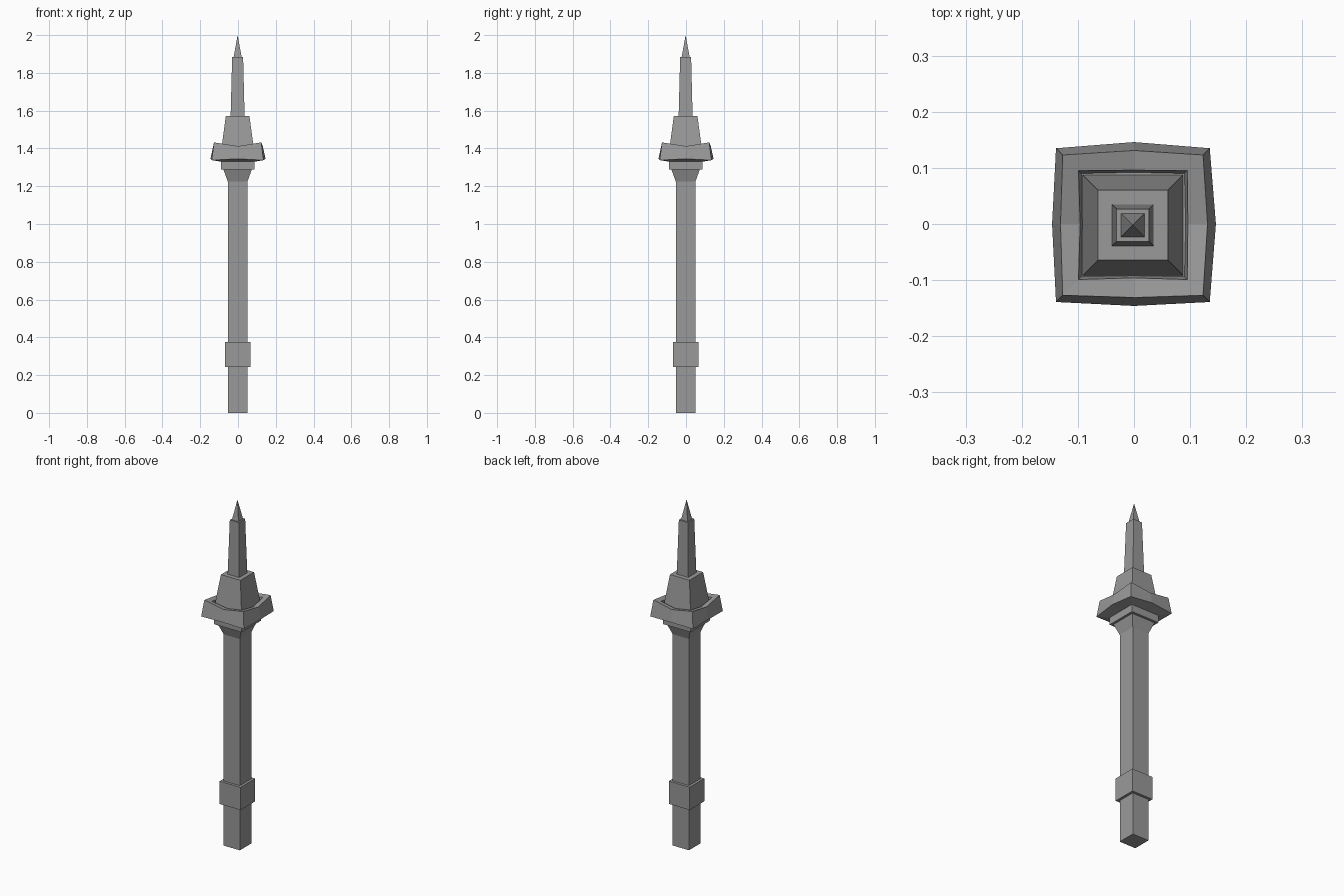
import bpy
import bmesh

cube = bpy.data.objects.get("Cube")
if cube:
    bpy.data.objects.remove(cube, do_unlink=True)

stone = bpy.data.materials.new("grey stone")
stone.use_nodes = True
GREY = (0.32, 0.32, 0.32, 1)
stone.diffuse_color = GREY
stone.node_tree.nodes["Principled BSDF"].inputs["Base Color"].default_value = GREY

CORNERS = [(-1, -1), (1, -1), (1, 1), (-1, 1)]
CENTRE = -0.002


def square(half, z):
    return [(CENTRE + x * half, CENTRE + y * half, z) for x, y in CORNERS]


def bowed(corner, middle, z_corner, z_middle):
    """Square ring whose side midpoints are pushed out and shifted in height."""
    ring = []
    for i, (x, y) in enumerate(CORNERS):
        nx, ny = CORNERS[(i + 1) % 4]
        ring.append((CENTRE + x * corner, CENTRE + y * corner, z_corner))
        ring.append(((x + nx) / 2 * middle, (y + ny) / 2 * middle, z_middle))
    return ring


def loft(name, rings, tip=None):
    """Skin a stack of rings, closing the ends with caps or a point."""
    bm = bmesh.new()
    loops = [[bm.verts.new(p) for p in ring] for ring in rings]
    n = len(loops[0])
    for low, high in zip(loops, loops[1:]):
        for i in range(n):
            j = (i + 1) % n
            bm.faces.new((low[i], low[j], high[j], high[i]))
    bm.faces.new(loops[0][::-1])
    if tip:
        apex = bm.verts.new(tip)
        for i in range(n):
            bm.faces.new((loops[-1][i], loops[-1][(i + 1) % n], apex))
    else:
        bm.faces.new(loops[-1])
    bmesh.ops.recalc_face_normals(bm, faces=bm.faces)
    mesh = bpy.data.meshes.new(name)
    bm.to_mesh(mesh)
    bm.free()
    mesh.materials.append(stone)
    obj = bpy.data.objects.new(name, mesh)
    bpy.context.collection.objects.link(obj)
    return obj


# Shaft with its lower collar
loft("shaft", [square(0.052, 0), square(0.052, 1.225)])
loft("collar", [square(0.067, 0.243), square(0.067, 0.375)])

# Flared neck and the block under the gallery
loft("flared_neck", [square(0.052, 1.225), square(0.075, 1.288)])
loft("neck_block", [square(0.089, 1.288), square(0.089, 1.345)])

# Bowed gallery with a sunken floor behind the parapet
loft("gallery", [
    bowed(0.089, 0.089, 1.33, 1.33),
    bowed(0.137, 0.146, 1.338, 1.345),
    bowed(0.125, 0.131, 1.432, 1.412),
    bowed(0.097, 0.096, 1.422, 1.405),
    bowed(0.092, 0.092, 1.37, 1.37),
])

# Tapered tower, spire and pointed tip
loft("tapered_tower", [square(0.091, 1.36), square(0.0625, 1.572)])
loft("spire", [square(0.037, 1.572), square(0.029, 1.885)])
loft("pointed_tip", [square(0.021, 1.885)], tip=(CENTRE, CENTRE, 2.0))
